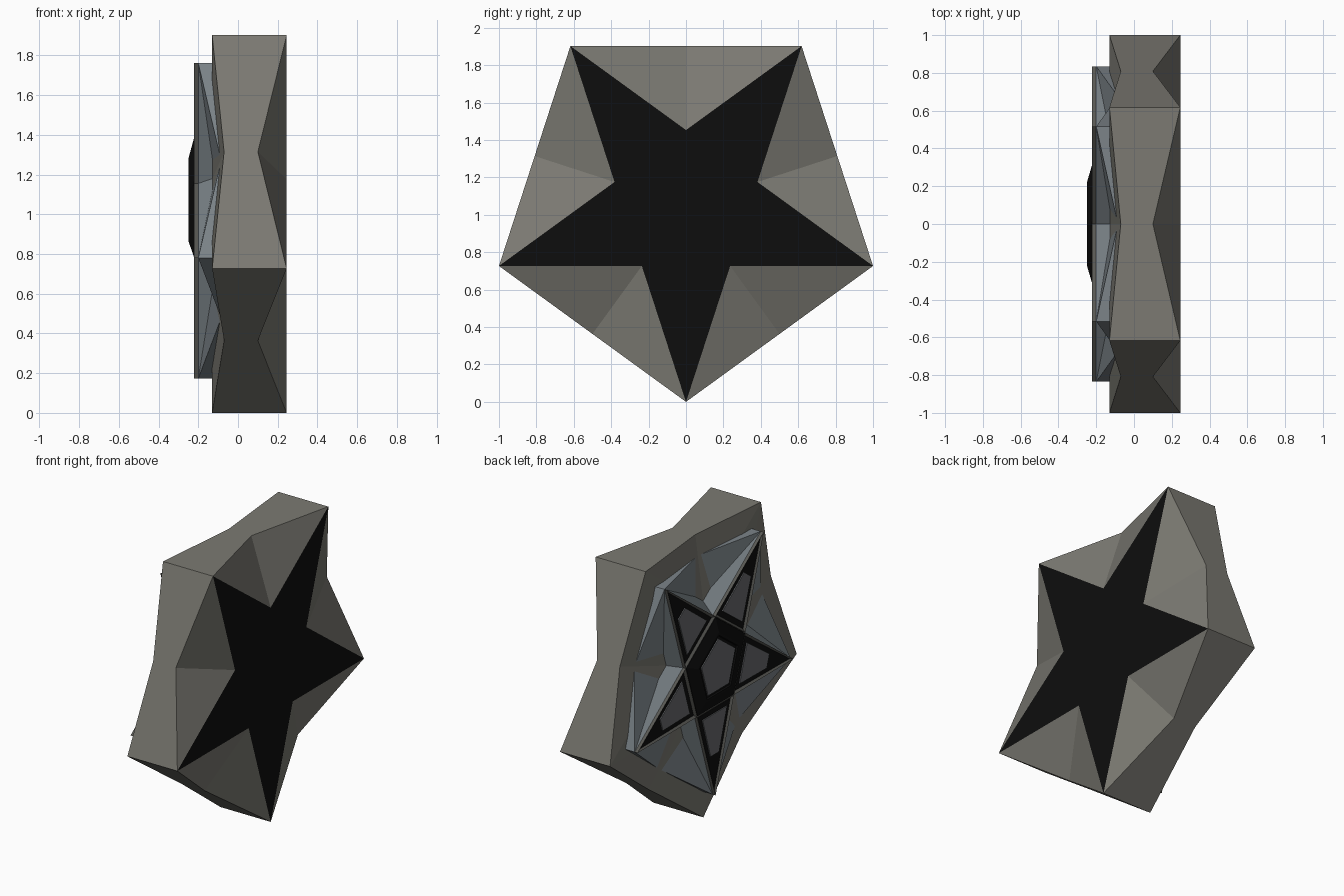
import bpy, bmesh
from math import sin, cos, pi, radians

if "Cube" in bpy.data.objects:
    bpy.data.objects.remove(bpy.data.objects["Cube"])

R = 1 / sin(radians(72))      # outer radius of the pentagon
C = R                         # height of the centre
K = 0.382                     # pentagram inner / outer radius
A0, STEP = -pi / 2, 2 * pi / 5


def mat(name, r, g, b):
    m = bpy.data.materials.new(name)
    m.diffuse_color = (r, g, b, 1)
    m.use_nodes = True
    m.node_tree.nodes["Principled BSDF"].inputs["Base Color"].default_value = m.diffuse_color
    return m


STONE = mat("warm_grey", 0.20, 0.195, 0.17)
BLACK = mat("black", 0.004, 0.004, 0.004)
CRYSTAL = mat("blue_grey", 0.20, 0.23, 0.25)
FRAME = mat("frame_grey", 0.10, 0.10, 0.09)
PANEL = mat("panel_grey", 0.14, 0.145, 0.155)


def P(x, r, a):
    return (x, r * cos(a), C + r * sin(a))


def finish(bm, name, mats):
    bmesh.ops.recalc_face_normals(bm, faces=bm.faces[:])
    me = bpy.data.meshes.new(name)
    bm.to_mesh(me)
    bm.free()
    for m in mats:
        me.materials.append(m)
    ob = bpy.data.objects.new(name, me)
    bpy.context.collection.objects.link(ob)
    return ob


def star_block(name, r, front, back, mats, valley=None):
    """Pentagonal block; each side is a flat star with sloping notches.
    front / back = (star x, edge-midpoint x); valley = (x, radius) on front."""
    bm = bmesh.new()
    sides = []
    for k, (xs, xm) in enumerate((front, back)):
        tip, inn, mid, val = [], [], [], []
        for i in range(5):
            a = A0 + i * STEP
            h = a + STEP / 2
            tip.append(bm.verts.new(P(xs, r, a)))
            inn.append(bm.verts.new(P(xs, r * K, h)))
            mid.append(bm.verts.new(P(xm, r * cos(STEP / 2), h)))
            if valley and k == 0:
                val.append(bm.verts.new(P(valley[0], valley[1], h)))
        star = bm.faces.new([v for pair in zip(tip, inn) for v in pair])
        star.material_index = 1 if k == 0 else 0
        for i in range(5):
            j = (i + 1) % 5
            low = inn[i]
            if val:
                low = val[i]
                bm.faces.new((tip[i], inn[i], low))
                bm.faces.new((inn[i], tip[j], low))
            bm.faces.new((tip[i], low, mid[i]))
            bm.faces.new((low, tip[j], mid[i]))
        sides.append((tip, mid))
    (tf, mf), (tb, mb) = sides
    for i in range(5):
        j = (i + 1) % 5
        bm.faces.new((tf[i], mf[i], tf[j], tb[j], mb[i], tb[i]))
    return finish(bm, name, mats)


def prism(bm, pts, x0, x1):
    """Extrude (radius, angle) points along x; returns the face at x1."""
    n = len(pts)
    a = [bm.verts.new(P(x0, *p)) for p in pts]
    b = [bm.verts.new(P(x1, *p)) for p in pts]
    bm.faces.new(a)
    for i in range(n):
        j = (i + 1) % n
        bm.faces.new((a[i], a[j], b[j], b[i]))
    return bm.faces.new(b)


# Main body with the black star, and the crystal block on the other side
star_block("body", R, (0.245, 0.10), (-0.13, -0.07), (STONE, BLACK))
R2 = 0.878
star_block("crystal_block", R2, (-0.20, -0.085), (-0.10, -0.06),
           (CRYSTAL, FRAME), valley=(-0.115, 0.43))

# Five framed arms with a black recess and a raised panel in each
for i in range(5):
    a = A0 + i * STEP
    bm = bmesh.new()
    top = prism(bm, [(R2, a), (R2 * K, a + STEP / 2), (R2 * K, a - STEP / 2)],
                -0.20, -0.222)
    bmesh.ops.recalc_face_normals(bm, faces=bm.faces[:])
    bmesh.ops.inset_region(bm, faces=[top], thickness=0.027)
    bmesh.ops.translate(bm, verts=top.verts[:], vec=(0.012, 0, 0))
    top.material_index = 1
    finish(bm, f"arm_frame_{i + 1}", (FRAME, BLACK))

    bm = bmesh.new()
    pts = []
    for r, w in ((0.325, 0.125), (0.60, 0.045)):
        for s in ((1, -1) if r < 0.5 else (-1, 1)):
            pts.append(((r * r + w * w) ** 0.5, a + s * (w / r)))
    prism(bm, pts, -0.205, -0.217)
    finish(bm, f"arm_panel_{i + 1}", (PANEL,))

# Raised black centre with a recessed grey panel
bm = bmesh.new()
rings = []
for x, r in ((-0.20, R2 * K), (-0.222, 0.33), (-0.248, 0.235),
             (-0.248, 0.215), (-0.238, 0.21)):
    rings.append([bm.verts.new(P(x, r, -A0 + i * STEP)) for i in range(5)])
for p, q in zip(rings, rings[1:]):
    for i in range(5):
        j = (i + 1) % 5
        bm.faces.new((p[i], p[j], q[j], q[i]))
bm.faces.new(rings[0])
bm.faces.new(rings[-1])
finish(bm, "centre_boss", (BLACK,))

bm = bmesh.new()
prism(bm, [(0.19, -A0 + i * STEP) for i in range(5)], -0.23, -0.245)
finish(bm, "centre_panel", (PANEL,))
